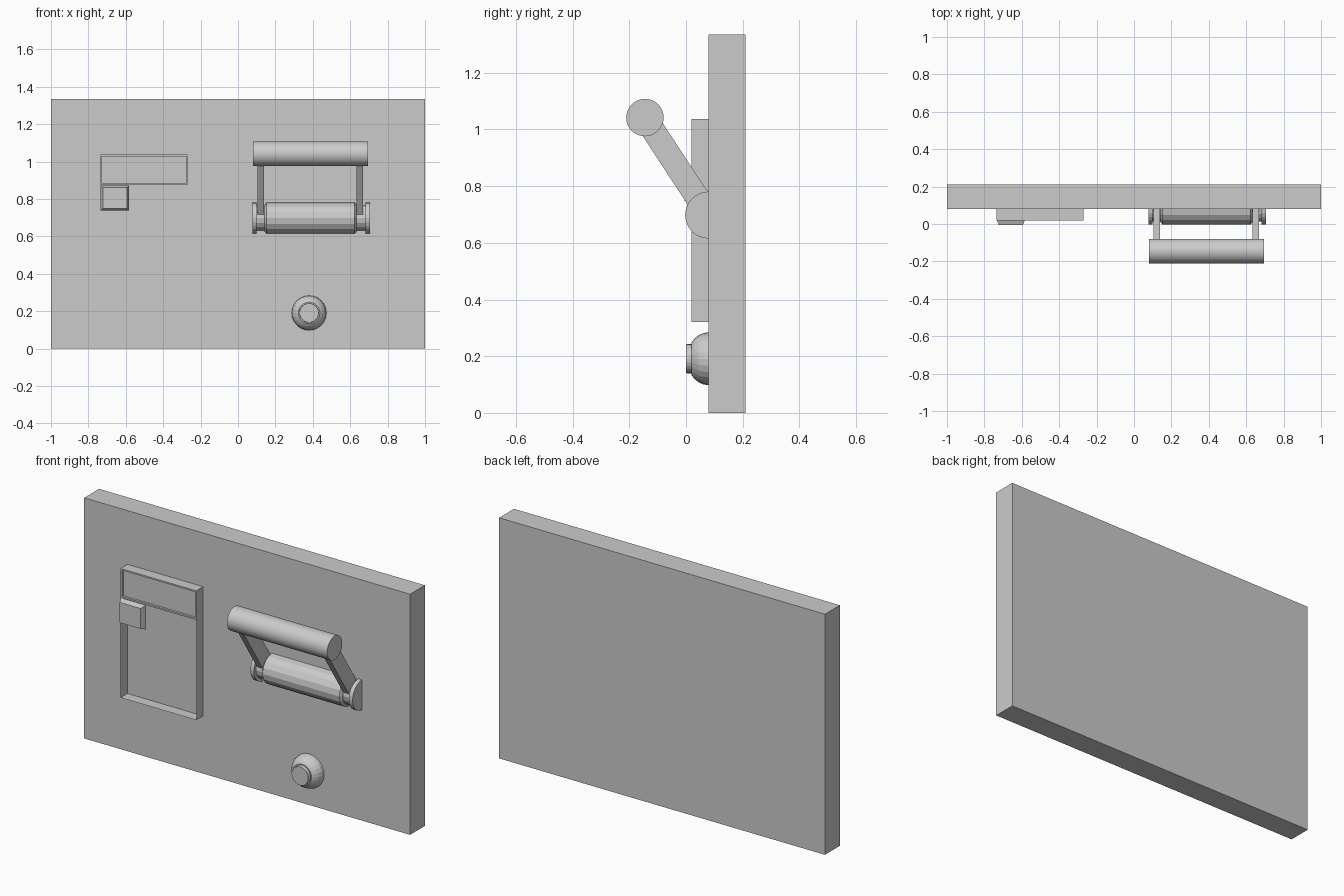
import bpy, bmesh, math
from mathutils import Vector, Matrix

if "Cube" in bpy.data.objects:
    bpy.data.objects.remove(bpy.data.objects["Cube"])

FACE = 0.08  # y of the panel's front surface


def finish(name, bm):
    bmesh.ops.remove_doubles(bm, verts=bm.verts, dist=1e-5)
    bmesh.ops.recalc_face_normals(bm, faces=bm.faces)
    me = bpy.data.meshes.new(name)
    bm.to_mesh(me)
    bm.free()
    ob = bpy.data.objects.new(name, me)
    bpy.context.collection.objects.link(ob)
    return ob


def box_bm(lo, hi):
    lo, hi = Vector(lo), Vector(hi)
    bm = bmesh.new()
    bmesh.ops.create_cube(bm, size=1, matrix=Matrix.Translation((lo + hi) / 2)
                          @ Matrix.Diagonal((*(hi - lo), 1)))
    return bm


def front_face(bm):
    return min(bm.faces, key=lambda f: f.calc_center_median().y)


def lathe(name, profile, point, steps, half=False):
    """Sweep (along, radius) pairs; point(a, r, t) places them in space."""
    bm = bmesh.new()
    start, span = (-math.pi / 2, math.pi) if half else (0, 2 * math.pi)
    rows = [[bm.verts.new(point(a, r, start + span * i / steps)) for a, r in profile]
            for i in range(steps + 1)]
    for p, q in zip(rows, rows[1:]):
        for k in range(len(profile) - 1):
            bm.faces.new((p[k], p[k + 1], q[k + 1], q[k]))
    return finish(name, bm)


def around_x(y, z):
    return lambda a, r, t: (a, y - r * math.cos(t), z + r * math.sin(t))


def around_y(x, z):
    return lambda a, r, t: (x + r * math.cos(t), a, z + r * math.sin(t))


# wall panel
finish("panel", box_bm((-1, FACE, 0), (1, 0.21, 1.335)))

# shallow open tray: thin sheet walls
L, R, B, T, D = -0.735, -0.27, 0.32, 1.037, 0.02
HEAD = 0.875
bm = bmesh.new()
ring = [(L, HEAD), (L, B), (R, B), (R, HEAD)]
front = [bm.verts.new((x, D, z)) for x, z in ring]
back = [bm.verts.new((x, FACE, z)) for x, z in ring]
for i in range(3):
    bm.faces.new((front[i], front[i + 1], back[i + 1], back[i]))
finish("tray_walls", bm)

# header block with a sunken window
bm = box_bm((L, D, HEAD), (R, FACE, T))
f = front_face(bm)
bmesh.ops.inset_region(bm, faces=[f], thickness=0.012)
inner = bmesh.ops.extrude_discrete_faces(bm, faces=[f])["faces"][0]
bmesh.ops.translate(bm, verts=inner.verts, vec=(0, 0.012, 0))
finish("tray_header", bm)

# tapered latch button
bm = box_bm((L, -0.005, 0.738), (-0.582, 0.024, 0.872))
f = front_face(bm)
c = f.calc_center_median()
for v in f.verts:
    v.co.x = c.x + (v.co.x - c.x) * 0.84
    v.co.z = c.z + (v.co.z - c.z) * 0.84
finish("latch_button", bm)

# lever hinge: drum, thin axle and end discs, half sunk in the panel
HY, HZ = FACE, 0.698
hinge = around_x(HY, HZ)
lathe("hinge_drum", [(0.142, 0), (0.142, 0.07), (0.152, 0.083),
                     (0.624, 0.083), (0.634, 0.07), (0.634, 0)], hinge, 8, True)
for side, x0, x1, d0, d1 in (("left", 0.1, 0.142, 0.078, 0.1),
                             ("right", 0.634, 0.682, 0.682, 0.705)):
    lathe("hinge_axle_" + side, [(x0, 0.067), (x1, 0.067)], hinge, 8, True)
    lathe("hinge_disc_" + side, [(d0, 0), (d0, 0.083), (d1, 0.083), (d1, 0)], hinge, 12, True)

# lever arms
GY, GZ = -0.145, 1.042
length = math.hypot(HY - GY, HZ - GZ) - 0.04
tilt = math.atan2(HY - GY, GZ - HZ)
for side, x in (("left", 0.122), ("right", 0.651)):
    bm = box_bm((-0.0175, -0.042, -length), (0.0175, 0.042, 0))
    bmesh.ops.transform(bm, verts=bm.verts, matrix=Matrix.Translation((x, GY, GZ))
                        @ Matrix.Rotation(tilt, 4, 'X'))
    finish("lever_arm_" + side, bm)

# grip bar
grip = lathe("lever_grip", [(0.08, 0), (0.08, 0.066), (0.695, 0.066), (0.695, 0)],
             around_x(GY, GZ), 40)
bpy.context.view_layer.objects.active = grip
grip.select_set(True)
bpy.ops.object.shade_smooth_by_angle()

# domed push button
lathe("push_button", [(FACE, 0.093), (0.062, 0.091), (0.044, 0.083), (0.03, 0.071),
                      (0.02, 0.058), (0.02, 0.052), (0.0, 0.051), (0.0, 0)],
      around_y(0.38, 0.191), 24)
